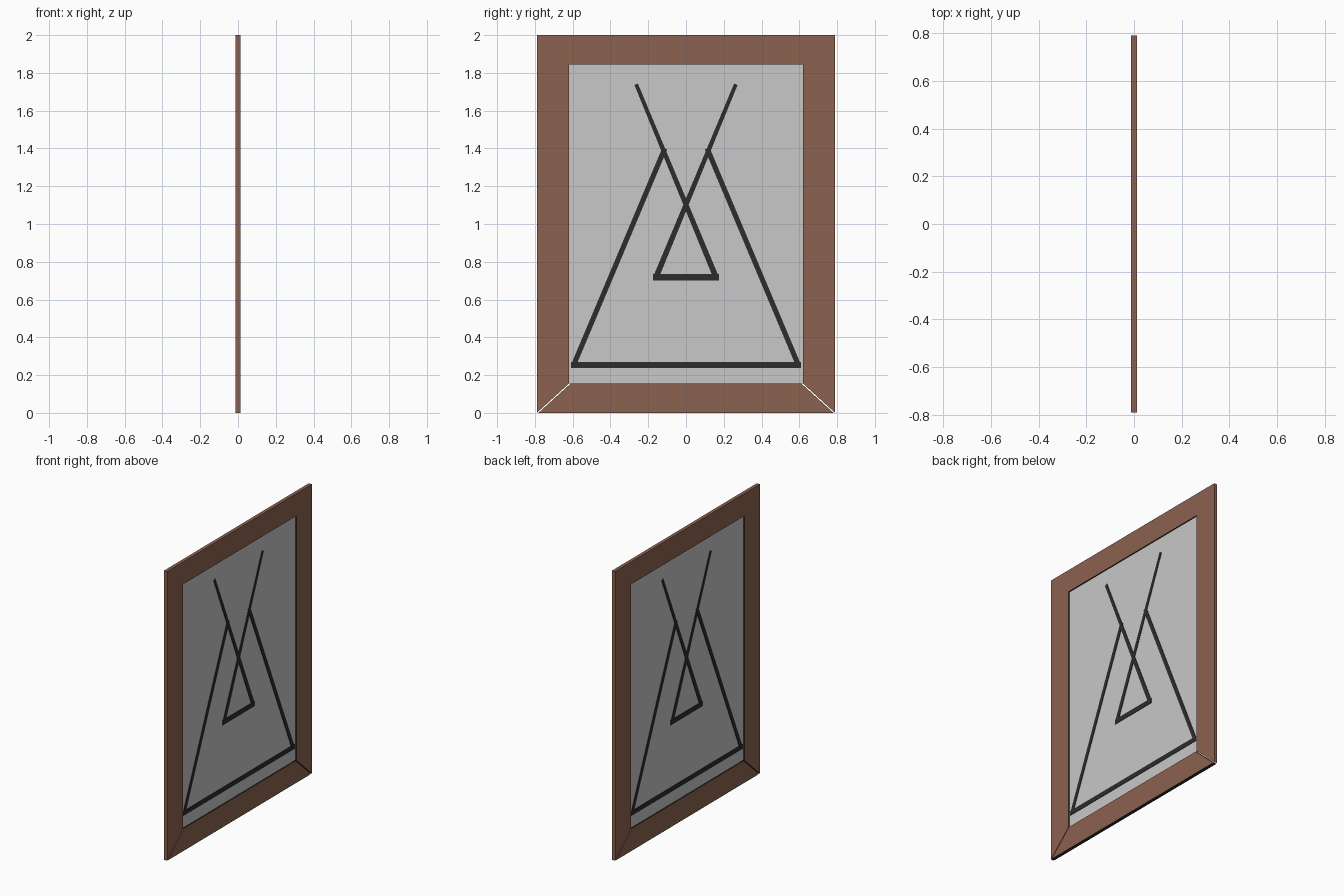
import bpy, bmesh
from mathutils import Vector

if "Cube" in bpy.data.objects:
    bpy.data.objects.remove(bpy.data.objects["Cube"])


def material(name, rgb):
    m = bpy.data.materials.new(name)
    lin = [((c / 255 + 0.055) / 1.055) ** 2.4 for c in rgb]
    m.diffuse_color = (*lin, 1)
    m.use_nodes = True
    m.node_tree.nodes["Principled BSDF"].inputs["Base Color"].default_value = m.diffuse_color
    return m


BROWN = material("brown_wood", (139, 98, 80))
DARK = material("dark_charcoal", (44, 44, 44))
GREY = material("pale_grey", (200, 200, 200))

W, H = 0.79, 2.0                  # outer half width and height
IW, IZ0, IZ1 = 0.62, 0.155, 1.845  # opening
T = 0.024                         # frame thickness
GAP = 0.007                       # open mitre at the lower corners


def plates(name, outlines, thick, mats, rule=None):
    """Extrude (y, z) outlines symmetrically along x into one object."""
    bm = bmesh.new()
    for pts in outlines:
        face = bm.faces.new([bm.verts.new((-thick / 2, y, z)) for y, z in pts])
        ext = bmesh.ops.extrude_face_region(bm, geom=[face], use_keep_orig=True)
        moved = [g for g in ext["geom"] if isinstance(g, bmesh.types.BMVert)]
        bmesh.ops.translate(bm, verts=moved, vec=(thick, 0, 0))
    bmesh.ops.recalc_face_normals(bm, faces=bm.faces)
    if rule:
        for f in bm.faces:
            f.material_index = rule(f)
    me = bpy.data.meshes.new(name)
    bm.to_mesh(me)
    bm.free()
    for m in mats:
        me.materials.append(m)
    ob = bpy.data.objects.new(name, me)
    bpy.context.collection.objects.link(ob)
    return ob


def frame_rule(f):
    """Dark on the inner reveals and on the underside, brown elsewhere."""
    c = f.calc_center_median()
    if abs(f.normal.x) > 0.5:
        return 0
    inner = abs(c.y) < IW + 0.005 and IZ0 - 0.005 < c.z < IZ1 + 0.005
    return 1 if inner or f.normal.z < -0.9 else 0


def bar(a, b, wa, wb=None):
    """Outline of a straight stroke from a to b, optionally tapered."""
    a, b = Vector(a), Vector(b)
    d = (b - a).normalized()
    n = Vector((-d.y, d.x)) / 2
    wb = wb or wa
    return [tuple(p) for p in (a + n * wa, a - n * wa, b - n * wb, b + n * wb)]


# Frame: two stiles and the top rail in one piece
upper = [(-W, 0), (-W, H), (W, H), (W, 0), (IW, IZ0), (IW, IZ1), (-IW, IZ1), (-IW, IZ0)]
plates("frame_sides_and_top", [upper], T, [BROWN, DARK], frame_rule)

# Frame: mitred bottom rail
g = GAP * 1.3
plates("frame_bottom_rail", [[(-W + g, 0), (W - g, 0), (IW - g, IZ0), (-IW + g, IZ0)]],
       T, [BROWN, DARK], frame_rule)

# Recessed panel
plates("panel", [[(-IW, IZ0), (IW, IZ0), (IW, IZ1), (-IW, IZ1)]], 0.008, [GREY])

# Line pattern, showing on both sides of the panel
strokes = [bar((-0.61, 0.254), (0.61, 0.254), 0.032),
           bar((-0.175, 0.717), (0.175, 0.717), 0.034)]
for s in (-1, 1):
    strokes.append(bar((s * 0.264, 1.74), (-s * 0.158, 0.72), 0.02, 0.03))  # crossing lines
    strokes.append(bar((s * 0.112, 1.40), (s * 0.592, 0.26), 0.027))        # outer slopes
plates("line_pattern", strokes, 0.014, [DARK])
